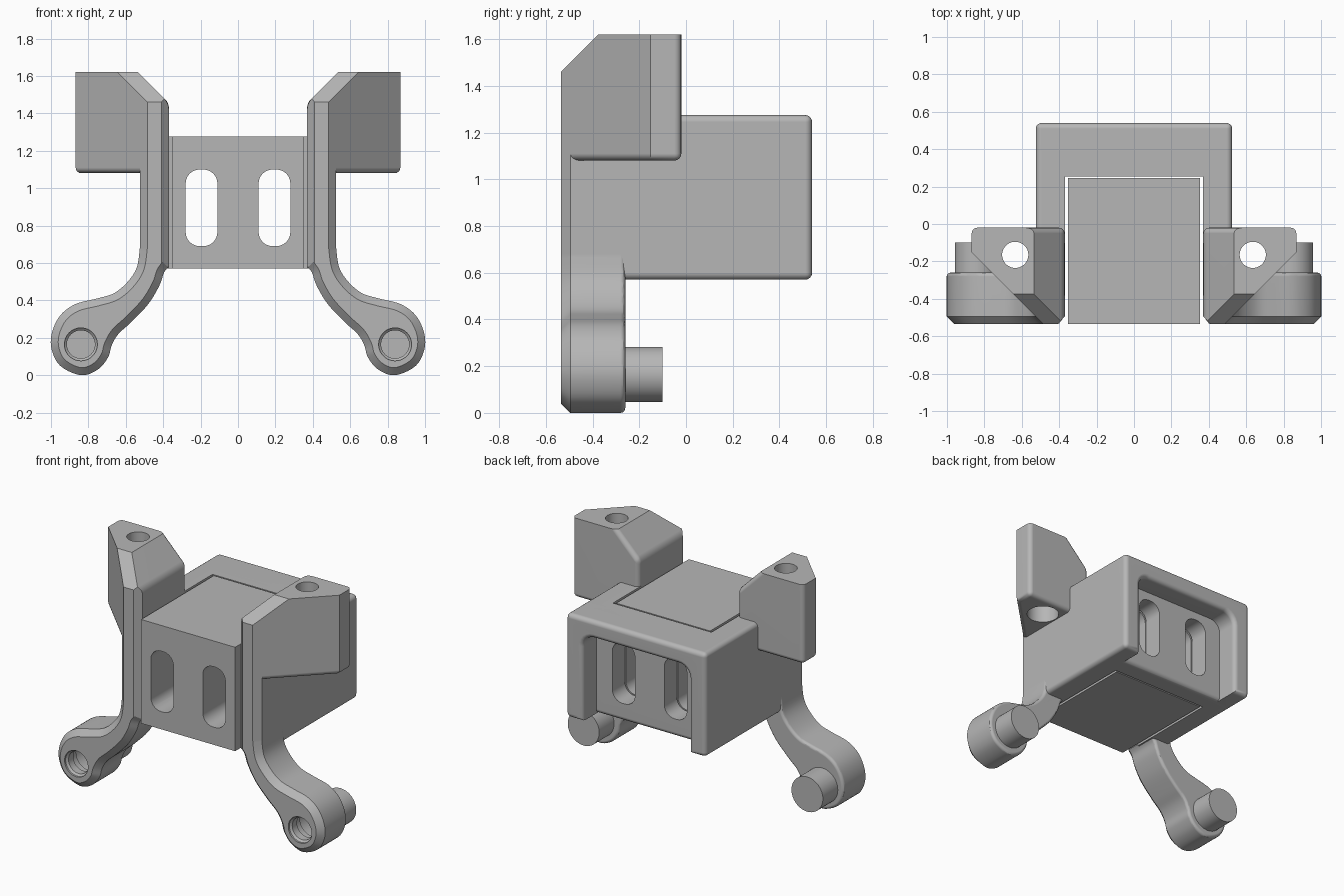
import bpy, bmesh, math
from mathutils import Vector

cube = bpy.data.objects.get("Cube")
if cube:
    bpy.data.objects.remove(cube, do_unlink=True)

GREY = (0.47, 0.47, 0.47, 1.0)
grey = bpy.data.materials.new("plain grey")
grey.use_nodes = True
grey.diffuse_color = GREY
bsdf = grey.node_tree.nodes["Principled BSDF"]
bsdf.inputs["Base Color"].default_value = GREY
bsdf.inputs["Roughness"].default_value = 0.6

helpers = []


def prism(points, lo, hi, axis):
    """Extrude a 2D outline along y (points are x, z) or z (points are x, y)."""
    bm = bmesh.new()
    place = (lambda a, b, t: (a, t, b)) if axis == "y" else (lambda a, b, t: (a, b, t))
    base = bm.faces.new([bm.verts.new(place(a, b, lo)) for a, b in points])
    new = bmesh.ops.extrude_face_region(bm, geom=[base])["geom"]
    shift = Vector(place(0, 0, hi - lo))
    bmesh.ops.translate(bm, vec=shift, verts=[v for v in new if isinstance(v, bmesh.types.BMVert)])
    bmesh.ops.recalc_face_normals(bm, faces=bm.faces)
    return bm


def box(x, y, z):
    return prism([(x[0], y[0]), (x[1], y[0]), (x[1], y[1]), (x[0], y[1])], z[0], z[1], "z")


def bevel(bm, rule, width, segments=4):
    """Bevel the edges whose two end points and edge pass the rule."""
    edges = [e for e in bm.edges if rule(e, e.verts[0].co, e.verts[1].co)]
    bmesh.ops.bevel(bm, geom=edges, offset=width, segments=segments, profile=0.5,
                    affect="EDGES", clamp_overlap=False)


def both(index, value):
    return lambda e, a, b: abs(a[index] - value) < 0.002 and abs(b[index] - value) < 0.002


def make(name, bm):
    mesh = bpy.data.meshes.new(name)
    bm.to_mesh(mesh)
    bm.free()
    mesh.materials.append(grey)
    obj = bpy.data.objects.new(name, mesh)
    bpy.context.collection.objects.link(obj)
    return obj


def cutter(name, bm):
    obj = make(name, bm)
    obj.hide_render = True
    helpers.append(obj)
    return obj


def round_cutter(name, x, other, stations, axis):
    """Revolved cutter made from (position, radius) stations along y or z."""
    bm = bmesh.new()
    rings = []
    for t, r in stations:
        ring = []
        for i in range(48):
            a = math.tau * i / 48
            u, v = x + r * math.cos(a), other + r * math.sin(a)
            ring.append(bm.verts.new((u, t, v) if axis == "y" else (u, v, t)))
        rings.append(ring)
    for p, q in zip(rings, rings[1:]):
        for i in range(48):
            j = (i + 1) % 48
            bm.faces.new((p[i], p[j], q[j], q[i]))
    bm.faces.new(rings[0])
    bm.faces.new(rings[-1])
    bmesh.ops.recalc_face_normals(bm, faces=bm.faces)
    return cutter(name, bm)


def finish(obj, cutters=(), mirror=False):
    for c in cutters:
        mod = obj.modifiers.new("cut", "BOOLEAN")
        mod.operation, mod.solver, mod.object = "DIFFERENCE", "EXACT", c
    if mirror:
        obj.modifiers.new("mirror", "MIRROR").use_mirror_merge = False
    bpy.ops.object.select_all(action="DESELECT")
    bpy.context.view_layer.objects.active = obj
    obj.select_set(True)
    bpy.ops.object.convert(target="MESH")
    bpy.ops.object.shade_smooth_by_angle(angle=math.radians(30))
    obj.modifiers.new("even normals", "WEIGHTED_NORMAL").keep_sharp = True


def smooth_path(pts, steps=5):
    """Catmull-Rom curve through the points."""
    out = []
    p = [Vector(q) for q in [pts[0]] + pts + [pts[-1]]]
    for a, b, c, d in zip(p, p[1:], p[2:], p[3:]):
        for i in range(steps):
            t = i / steps
            out.append(0.5 * (2 * b + (c - a) * t + (2 * a - 5 * b + 4 * c - d) * t * t
                              + (3 * b - a - 3 * c + d) * t ** 3))
    return [tuple(v) for v in out] + [pts[-1]]


BOTTOM, TOP, FRONT, BACK = 0.57, 1.275, -0.535, 0.54
OUT, IN = 0.525, 0.37

# Two rounded slots running through the middle
slots = []
for side in (-1, 1):
    bm = box((side * 0.195 - 0.085, side * 0.195 + 0.085), (-0.8, 0.8), (0.69, 1.1))
    bevel(bm, lambda e, a, b: abs(a.y - b.y) > 1, 0.075, 6)
    slots.append(cutter("slot_cutter", bm))

# Centre block, separated from the housing by a thin gap
finish(make("centre_block", box((-0.353, 0.353), (FRONT, 0.245), (BOTTOM, TOP))), slots)

# U-shaped housing around the block
FLOOR = 0.39
bm = prism([(OUT, -0.4), (OUT, FLOOR), (-OUT, FLOOR), (-OUT, -0.4),
            (-IN, -0.4), (-IN, 0.255), (IN, 0.255), (IN, -0.4)], BOTTOM, TOP, "z")
bevel(bm, lambda e, a, b: (abs(a.x) > 0.5 and abs(a.x - b.x) < 0.01 and abs(a.y - b.y) > 0.1)
      or (a.y > 0.38 and b.y > 0.38 and a.z < 0.6 and b.z < 0.6), 0.03)
finish(make("housing", bm), slots)

# Rear frame: an arch open at the bottom
arc = []
for side, start in ((1, 0), (-1, math.pi / 2)):
    for i in range(7):
        a = start + math.pi / 2 * i / 6
        arc.append((side * 0.32 + 0.08 * math.cos(a), 1.075 + 0.08 * math.sin(a)))
outline = [(-OUT, BOTTOM), (-OUT, TOP), (OUT, TOP), (OUT, BOTTOM), (0.4, BOTTOM)] + arc + [(-0.4, BOTTOM)]
bm = prism(outline, 0.33, BACK, "y")
bevel(bm, lambda e, a, b: e.calc_face_angle(0) > 0.6 and not (a.y < 0.34 and b.y < 0.34)
      and (a.y > 0.5 and b.y > 0.5 or abs(a.x) > 0.5), 0.03)
finish(make("rear_frame", bm))

# Curved legs with posts and mounting eyes
outer = smooth_path([(OUT, 0.68), (0.54, 0.58), (0.585, 0.505), (0.66, 0.44), (0.755, 0.41),
                     (0.87, 0.38), (0.95, 0.32), (0.994, 0.23), (0.997, 0.14), (0.95, 0.05),
                     (0.84, 0.0), (0.75, 0.03), (0.695, 0.095), (0.675, 0.16), (0.64, 0.22),
                     (0.575, 0.28), (0.48, 0.38), (0.42, 0.48), (0.395, 0.55), (IN, 0.58)])
bm = prism([(IN, 1.3), (OUT, 1.3)] + outer, FRONT, -0.26, "y")
bevel(bm, both(1, FRONT), 0.04, 1)
bevel(bm, both(1, -0.26), 0.02, 3)
eye = round_cutter("eye_cutter", 0.84, 0.165,
                   [(-0.7, 0.088), (FRONT + 0.012, 0.088), (FRONT + 0.024, 0.075), (-0.46, 0.075),
                    (-0.46, 0.095), (-0.4, 0.095), (-0.4, 0.118), (-0.1, 0.118)], "y")
finish(make("legs", bm), [eye], mirror=True)

# Towers above the posts, chamfered at the top front and inner side
bm = prism([(IN, -0.495), (0.41, FRONT), (0.485, FRONT), (0.868, -0.152), (0.868, -0.02),
            (IN, -0.02)], 1.08, 1.62, "z")
for point, normal in (((0, FRONT, 1.46), (0, -1, 1)), ((IN, 0, 1.455), (-1, 0, 1))):
    geom = bm.verts[:] + bm.edges[:] + bm.faces[:]
    cut = bmesh.ops.bisect_plane(bm, geom=geom, plane_co=point, plane_no=normal, clear_outer=True)
    edges = [e for e in cut["geom_cut"] if isinstance(e, bmesh.types.BMEdge)]
    bmesh.ops.contextual_create(bm, geom=edges)
bmesh.ops.recalc_face_normals(bm, faces=bm.faces)
bevel(bm, lambda e, a, b: both(2, 1.08)(e, a, b) and (a.x > 0.5 or b.x > 0.5 or a.y > -0.1)
      or (both(1, -0.02)(e, a, b) and not both(2, 1.62)(e, a, b))
      or (both(0, IN)(e, a, b) and abs(a.y - b.y) > 0.1 and a.z > 1.4), 0.03)
bolt = round_cutter("bolt_cutter", 0.635, -0.165,
                    [(0.9, 0.103), (1.4, 0.103), (1.4, 0.07), (1.8, 0.07)], "z")
finish(make("towers", bm), [bolt], mirror=True)

for obj in helpers:
    bpy.data.objects.remove(obj, do_unlink=True)
